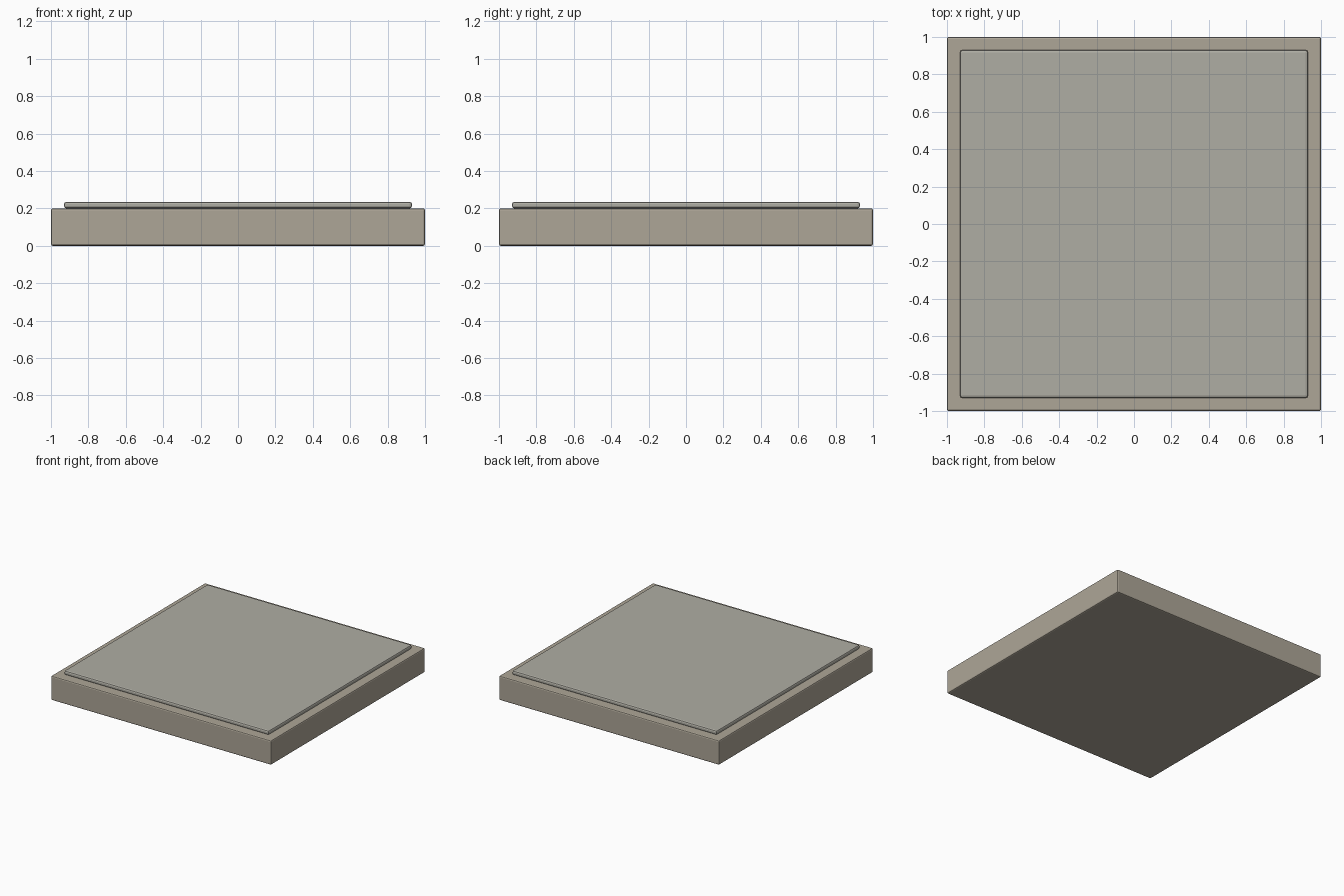
import bpy

if "Cube" in bpy.data.objects:
    bpy.data.objects.remove(bpy.data.objects["Cube"])


def material(name, color):
    mat = bpy.data.materials.new(name)
    mat.diffuse_color = (*color, 1)
    mat.use_nodes = True
    mat.node_tree.nodes["Principled BSDF"].inputs["Base Color"].default_value = mat.diffuse_color
    return mat


def slab(name, width, z0, z1, bevel, mat):
    bpy.ops.mesh.primitive_cube_add(size=1, location=(0, 0, (z0 + z1) / 2))
    ob = bpy.context.object
    ob.name = name
    ob.scale = (width, width, z1 - z0)
    bpy.ops.object.transform_apply(location=False, rotation=False, scale=True)
    mod = ob.modifiers.new("rounded_edges", 'BEVEL')
    mod.width = bevel
    mod.segments = 2
    ob.data.materials.append(mat)
    return ob


# Thick square base block
slab("base_block", 2.0, 0.0, 0.2, 0.01, material("warm_stone", (0.42, 0.38, 0.31)))

# Thin inset tile lying on the base
slab("top_tile", 1.86, 0.2, 0.235, 0.012, material("pale_stone", (0.43, 0.42, 0.37)))
